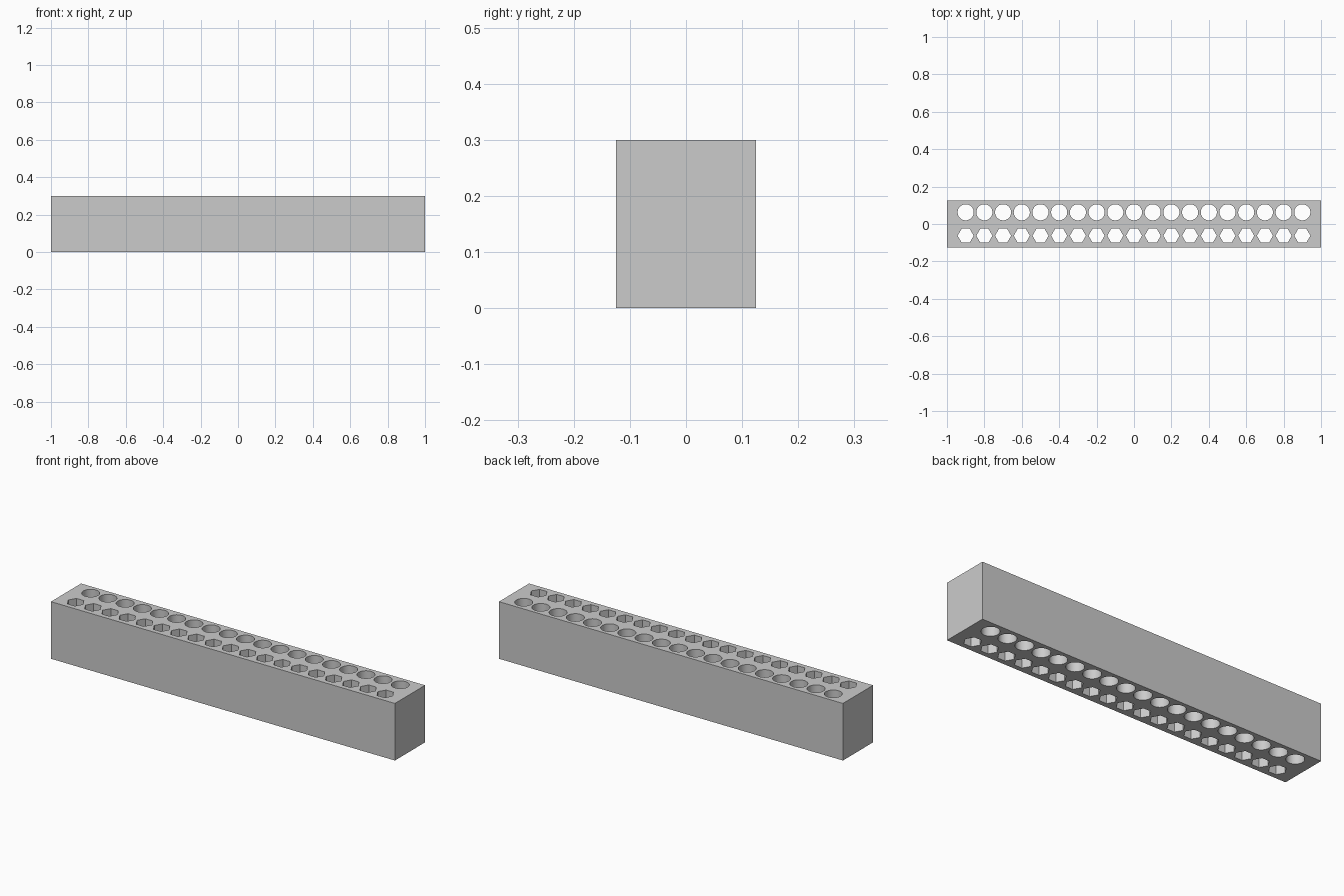
import bpy, bmesh, math
from mathutils import Vector

if "Cube" in bpy.data.objects:
    bpy.data.objects.remove(bpy.data.objects["Cube"])

LENGTH, WIDTH, HEIGHT = 2.0, 0.25, 0.30
RADIUS, PITCH, ROW_Y = 0.043, 0.1, 0.0625


def new_object(name, bm):
    bmesh.ops.recalc_face_normals(bm, faces=bm.faces)
    mesh = bpy.data.meshes.new(name)
    bm.to_mesh(mesh)
    bm.free()
    obj = bpy.data.objects.new(name, mesh)
    bpy.context.collection.objects.link(obj)
    return obj


def add_prism(bm, x, y, sides):
    """Vertical prism, taller than the block, with a corner pointing along +x."""
    ring = [bm.verts.new((x + RADIUS * math.cos(math.tau * i / sides),
                          y + RADIUS * math.sin(math.tau * i / sides), -0.05))
            for i in range(sides)]
    out = bmesh.ops.extrude_face_region(bm, geom=[bm.faces.new(ring)], use_keep_orig=True)
    top = [g for g in out["geom"] if isinstance(g, bmesh.types.BMVert)]
    bmesh.ops.translate(bm, verts=top, vec=(0, 0, HEIGHT + 0.1))


# Solid block
bm = bmesh.new()
bmesh.ops.create_cube(bm, size=1)
for v in bm.verts:
    v.co = Vector((v.co.x * LENGTH, v.co.y * WIDTH, (v.co.z + 0.5) * HEIGHT))
block = new_object("holder_block", bm)

# Two rows of through holes: round at the back, hexagonal at the front
bm = bmesh.new()
for i in range(-9, 10):
    add_prism(bm, i * PITCH, ROW_Y, 48)
    add_prism(bm, i * PITCH, -ROW_Y, 6)
cutter = new_object("hole_cutter", bm)
cutter.hide_render = True

cut = block.modifiers.new("holes", 'BOOLEAN')
cut.operation = 'DIFFERENCE'
cut.solver = 'EXACT'
cut.object = cutter
bpy.context.view_layer.objects.active = block
block.select_set(True)
cutter.select_set(False)
bpy.ops.object.modifier_apply(modifier=cut.name)
bpy.data.objects.remove(cutter)

# Grey finish, smooth round bores with crisp edges
grey = bpy.data.materials.new("light_grey")
grey.diffuse_color = (0.6, 0.6, 0.6, 1)
grey.use_nodes = True
grey.node_tree.nodes["Principled BSDF"].inputs["Base Color"].default_value = grey.diffuse_color
block.data.materials.clear()
block.data.materials.append(grey)
bpy.ops.object.shade_smooth_by_angle(angle=math.radians(30))
